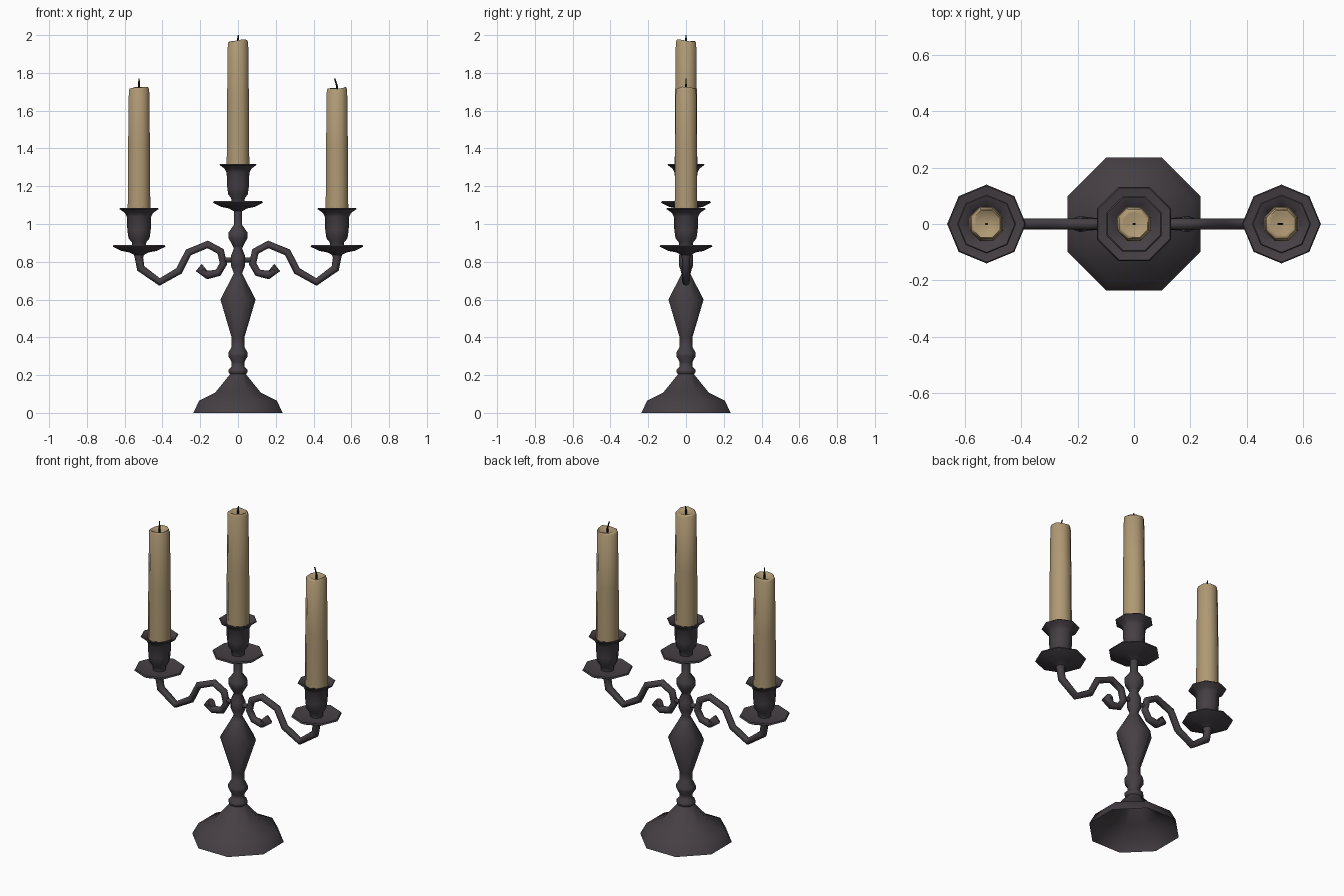
import bpy, bmesh, random
from math import pi, sin, cos, radians

random.seed(4)
if "Cube" in bpy.data.objects:
    bpy.data.objects.remove(bpy.data.objects["Cube"])


def material(name, rgb):
    m = bpy.data.materials.new(name)
    m.use_nodes = True
    m.diffuse_color = (*rgb, 1)
    bsdf = m.node_tree.nodes["Principled BSDF"]
    bsdf.inputs["Base Color"].default_value = (*rgb, 1)
    bsdf.inputs["Roughness"].default_value = 0.7
    return m


IRON = material("dark iron", (0.06, 0.05, 0.058))
WAX = material("candle wax", (0.43, 0.32, 0.175))
WICK = material("burnt wick", (0.012, 0.01, 0.01))


def smooth(ob, angle=50):
    bpy.ops.object.select_all(action='DESELECT')
    ob.select_set(True)
    bpy.context.view_layer.objects.active = ob
    bpy.ops.object.shade_smooth_by_angle(angle=radians(angle))


def lathe(name, profile, mat, x=0, z=0, flat_front=True, sides=8, ragged=()):
    """Spin (half width, height) pairs; a zero width closes to a point."""
    bm = bmesh.new()
    scale = 1 / cos(pi / sides) if flat_front else 1
    turn = pi / sides if flat_front else 0
    rings = []
    for i, (r, h) in enumerate(profile):
        if r == 0:
            rings.append([bm.verts.new((x, 0, z + h))] * sides)
            continue
        ring = []
        for k in range(sides):
            a = 2 * pi * k / sides + turn
            dz = random.uniform(-0.012, 0.003) if i in ragged else 0
            ring.append(bm.verts.new((x + r * scale * cos(a), r * scale * sin(a), z + h + dz)))
        rings.append(ring)
    for a, b in zip(rings, rings[1:]):
        for k in range(sides):
            j = (k + 1) % sides
            bm.faces.new(list(dict.fromkeys((a[k], a[j], b[j], b[k]))))
    me = bpy.data.meshes.new(name)
    bm.to_mesh(me)
    bm.free()
    me.materials.append(mat)
    ob = bpy.data.objects.new(name, me)
    bpy.context.collection.objects.link(ob)
    smooth(ob)
    return ob


def tube(name, points, radius, mat, detail=2):
    """Sweep a round section along (x, z, radius factor) points."""
    cu = bpy.data.curves.new(name, 'CURVE')
    cu.dimensions = '3D'
    cu.bevel_depth = radius
    cu.bevel_resolution = detail
    cu.use_fill_caps = True
    sp = cu.splines.new('POLY')
    sp.points.add(len(points) - 1)
    for p, (x, z, f) in zip(sp.points, points):
        p.co = (x, 0, z, 1)
        p.radius = f
    cu.materials.append(mat)
    ob = bpy.data.objects.new(name, cu)
    bpy.context.collection.objects.link(ob)
    bpy.ops.object.select_all(action='DESELECT')
    ob.select_set(True)
    bpy.context.view_layer.objects.active = ob
    bpy.ops.object.convert(target='MESH')
    smooth(ob)


def candle(name, x, bottom, top, lean):
    height = top - bottom
    lathe(name, [(0.060, 0), (0.058, height * 0.5), (0.054, height - 0.015),
                 (0.048, height), (0.038, height - 0.008), (0, height - 0.025)],
          WAX, x, bottom, ragged=(3,))
    tube(name + "_wick", [(x, top - 0.03, 1), (x, top + 0.005, 1),
                          (x + lean, top + (0.025 if x == 0 else 0.045), 0.7)],
         0.005, WICK, 1)


# Foot and turned column, hollow underneath
lathe("base_and_column", [
    (0.237, 0), (0.205, 0.065), (0.12, 0.108), (0.042, 0.205), (0.05, 0.215),
    (0.05, 0.228), (0.034, 0.245), (0.034, 0.27), (0.051, 0.3), (0.051, 0.318),
    (0.034, 0.35), (0.034, 0.4), (0.093, 0.6), (0.034, 0.715), (0.022, 0.74),
    (0.038, 0.78), (0.038, 0.83), (0.022, 0.87), (0.028, 0.885), (0.05, 0.925),
    (0.05, 0.955), (0.022, 0.995), (0.022, 1.075)], IRON)

# Drip dish and cup profiles, measured from the top of the dish
DISH = [(0.022, -0.045), (0.05, -0.03), (0.09, -0.022), (0.132, 0),
        (0.128, 0.008), (0.08, -0.004), (0.03, -0.004)]
CUP = [(0.034, -0.01), (0.036, 0.02), (0.052, 0.04), (0.058, 0.085),
       (0.06, 0.155), (0.07, 0.175), (0.098, 0.196), (0.094, 0.2),
       (0.07, 0.19), (0.056, 0.17), (0, 0.165)]

lathe("center_dish", DISH, IRON, 0, 1.113)
lathe("center_cup", CUP, IRON, 0, 1.117)
candle("center_candle", 0, 1.28, 1.975, 0.003)

# Short bar joining the two scrolls through the column
tube("cross_bar", [(-0.085, 0.81, 1), (0.085, 0.81, 1)], 0.013, IRON)

# Scrolled arm from its curled tip out to the dish
ARM = [(0.175, 0.768, 1.35), (0.195, 0.752, 1.4), (0.16, 0.73, 1.15), (0.105, 0.742, 1),
       (0.077, 0.79, 1), (0.092, 0.855, 1), (0.16, 0.892, 1), (0.262, 0.85, 1),
       (0.312, 0.752, 1), (0.415, 0.693, 1), (0.515, 0.765, 1.1),
       (0.524, 0.82, 1.1), (0.524, 0.85, 1.5)]

for side, s in (("left", 1), ("right", -1)):
    x = 0.524 * s
    tube(side + "_arm", [(px * s, pz, f) for px, pz, f in ARM], 0.02, IRON)
    lathe(side + "_dish", [(r * 1.06, h) for r, h in DISH], IRON, x, 0.88, False)
    lathe(side + "_cup", [(r * 1.07, h) for r, h in CUP], IRON, x, 0.884, False)
    candle(side + "_candle", x, 1.05, 1.725, -0.012 if s > 0 else 0.0)
